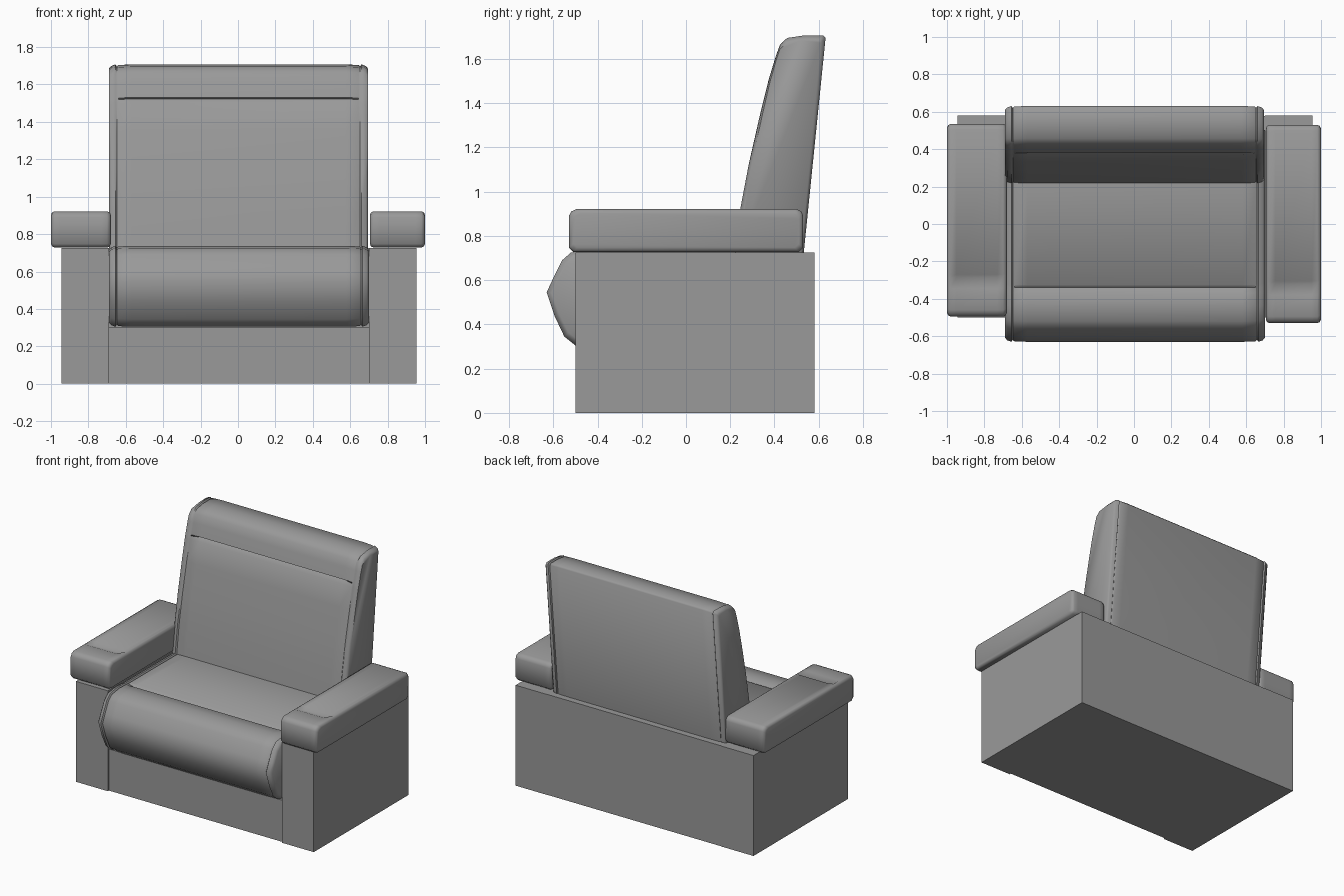
import bpy, bmesh

if "Cube" in bpy.data.objects:
    bpy.data.objects.remove(bpy.data.objects["Cube"])

# Dark grey upholstery
grey = bpy.data.materials.new("dark_grey")
grey.diffuse_color = (0.32, 0.32, 0.32, 1)
grey.use_nodes = True
grey.node_tree.nodes["Principled BSDF"].inputs["Base Color"].default_value = grey.diffuse_color


def finish(name, bm, angle=None):
    bmesh.ops.recalc_face_normals(bm, faces=bm.faces)
    mesh = bpy.data.meshes.new(name)
    bm.to_mesh(mesh)
    bm.free()
    mesh.materials.append(grey)
    ob = bpy.data.objects.new(name, mesh)
    bpy.context.collection.objects.link(ob)
    if angle:
        bpy.ops.object.select_all(action='DESELECT')
        ob.select_set(True)
        bpy.context.view_layer.objects.active = ob
        bpy.ops.object.shade_smooth_by_angle(angle=angle)
    return ob


def box(name, x, y, z):
    bm = bmesh.new()
    bmesh.ops.create_cube(bm, size=1)
    for v in bm.verts:
        v.co = [a + (b - a) * (c + 0.5) for (a, b), c in zip((x, y, z), v.co)]
    finish(name, bm)


def inset(prof, d):
    lo = [min(p[i] for p in prof) for i in (0, 1)]
    hi = [max(p[i] for p in prof) for i in (0, 1)]
    return [tuple(p[i] - d * (2 * p[i] - lo[i] - hi[i]) / (hi[i] - lo[i]) for i in (0, 1))
            for p in prof]


def groove(prof, seam, dy, dz):
    return [(y + dy, z + dz) if i == seam else (y, z) for i, (y, z) in enumerate(prof)]


def loft(name, sections, angle=0.9):
    bm = bmesh.new()
    rings = [[bm.verts.new((x, y, z)) for y, z in prof] for x, prof in sections]
    n = len(rings[0])
    for a, b in zip(rings, rings[1:]):
        for i in range(n):
            j = (i + 1) % n
            bm.faces.new((a[i], a[j], b[j], b[i]))
    bm.faces.new(rings[0])
    bm.faces.new(rings[-1])
    finish(name, bm, angle)


def cushion(name, x0, x1, prof, grooved):
    # boxed side panels, a thin welt line, then the sewn middle
    left = [(0, inset(prof, 0.022)), (0.012, inset(prof, 0.008)), (0.035, prof),
            (0.042, inset(prof, 0.01)), (0.05, inset(prof, 0.003)), (0.12, grooved)]
    loft(name, [(x0 + d, p) for d, p in left] + [(x1 - d, p) for d, p in reversed(left)])


# Base: two side panels, low front plinth, rear panel
box("left_side_panel", (-0.945, -0.69), (-0.50, 0.58), (0, 0.725))
box("right_side_panel", (0.70, 0.955), (-0.50, 0.58), (0, 0.725))
box("front_plinth", (-0.69, 0.70), (-0.488, 0.55), (0, 0.30))
box("rear_panel", (-0.69, 0.70), (0.50, 0.578), (0, 0.725))

# Seat with rolled front edge
seat = [(0.52, 0.305), (-0.50, 0.305), (-0.55, 0.345), (-0.595, 0.44), (-0.63, 0.545),
        (-0.60, 0.61), (-0.56, 0.69), (-0.52, 0.725), (-0.44, 0.737), (-0.37, 0.735),
        (-0.34, 0.732), (-0.325, 0.732), (0.20, 0.73), (0.52, 0.72)]
cushion("seat_cushion", -0.69, 0.70, seat, groove(seat, 10, 0, -0.025))

# Reclined backrest with headrest seam
back = [(0.53, 0.70), (0.215, 0.70), (0.245, 0.92), (0.285, 1.13), (0.335, 1.35),
        (0.372, 1.50), (0.378, 1.522), (0.381, 1.53), (0.405, 1.61), (0.425, 1.665),
        (0.457, 1.695), (0.53, 1.706), (0.62, 1.707), (0.631, 1.695)]
cushion("backrest", -0.69, 0.695, back, groove(back, 6, 0.02, 0))


# Armrest pads with a cross seam near the front
def arm(name, x0, x1, y0, y1, seam):
    prof = [(y0 + 0.02, 0.728), (y0, 0.748), (y0, 0.89), (y0 + 0.012, 0.911),
            (y0 + 0.035, 0.922), (seam - 0.06, 0.922), (seam, 0.922), (seam + 0.015, 0.922),
            (y1 - 0.03, 0.922), (y1 - 0.008, 0.911), (y1, 0.89), (y1, 0.748), (y1 - 0.02, 0.728)]
    side = [(0, inset(prof, 0.02)), (0.006, inset(prof, 0.006)), (0.02, prof),
            (0.05, groove(prof, 6, 0, -0.022))]
    loft(name, [(x0 + d, p) for d, p in side] + [(x1 - d, p) for d, p in reversed(side)])


arm("left_armrest", -1.0, -0.68, -0.495, 0.535, -0.285)
arm("right_armrest", 0.705, 1.0, -0.53, 0.53, -0.32)
